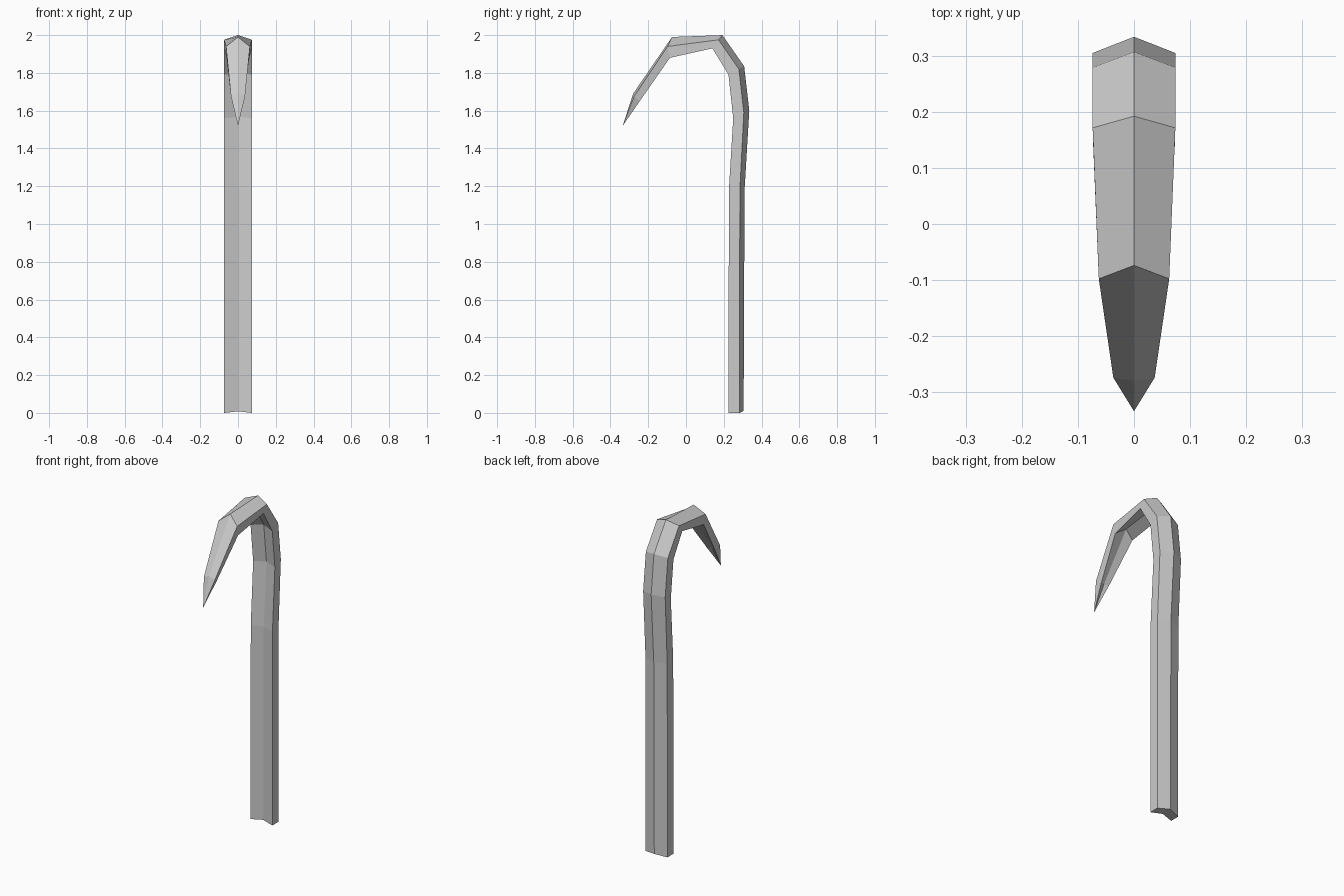
import bpy
import bmesh
from mathutils import Vector

cube = bpy.data.objects.get("Cube")
if cube:
    bpy.data.objects.remove(cube, do_unlink=True)

steel = bpy.data.materials.new("grey_steel")
steel.use_nodes = True
colour = (0.6, 0.6, 0.6, 1)
steel.diffuse_color = colour
steel.node_tree.nodes["Principled BSDF"].inputs["Base Color"].default_value = colour

# Stations along the bar, as (y, z) of the outer ridge, side edge and inner edge,
# then the half widths at the side edge and the inner edge
stations = [
    ((0.305, 0.01), (0.283, 0.0), (0.225, 0.0), 0.073, 0.073),
    ((0.31, 1.18), (0.285, 1.18), (0.227, 1.18), 0.073, 0.073),
    ((0.335, 1.60), (0.306, 1.59), (0.25, 1.56), 0.074, 0.073),
    ((0.308, 1.835), (0.28, 1.82), (0.225, 1.79), 0.074, 0.073),
    ((0.193, 2.0), (0.172, 1.975), (0.14, 1.93), 0.074, 0.073),
    ((-0.074, 1.99), (-0.098, 1.94), (-0.085, 1.88), 0.063, 0.06),
    ((-0.28, 1.69), (-0.275, 1.675), (-0.245, 1.65), 0.037, 0.026),
]
tip_point = (0, -0.335, 1.52)

bm = bmesh.new()


def ring(ridge, side, inner, side_w, inner_w):
    # Chevron section: ridge outside, shallow groove inside
    ridge, side, inner = Vector(ridge), Vector(side), Vector(inner)
    groove = inner + (ridge - side) * 0.8
    outline = [(0, ridge), (side_w, side), (inner_w, inner),
               (0, groove), (-inner_w, inner), (-side_w, side)]
    return [bm.verts.new((x, p.x, p.y)) for x, p in outline]


rings = [ring(*s) for s in stations]
n = len(rings[0])

# Bar and curved hook
for low, high in zip(rings, rings[1:]):
    for i in range(n):
        j = (i + 1) % n
        bm.faces.new((low[i], low[j], high[j], high[i]))

# Pointed tip
tip = bm.verts.new(tip_point)
for i in range(n):
    bm.faces.new((rings[-1][i], rings[-1][(i + 1) % n], tip))

# Foot, split along the middle
a, b, c, d, e, f = rings[0]
bm.faces.new((a, b, c, d))
bm.faces.new((a, d, e, f))

bmesh.ops.recalc_face_normals(bm, faces=bm.faces)
mesh = bpy.data.meshes.new("hooked_bar")
bm.to_mesh(mesh)
bm.free()
mesh.materials.append(steel)
bar = bpy.data.objects.new("hooked_bar", mesh)
bpy.context.collection.objects.link(bar)
